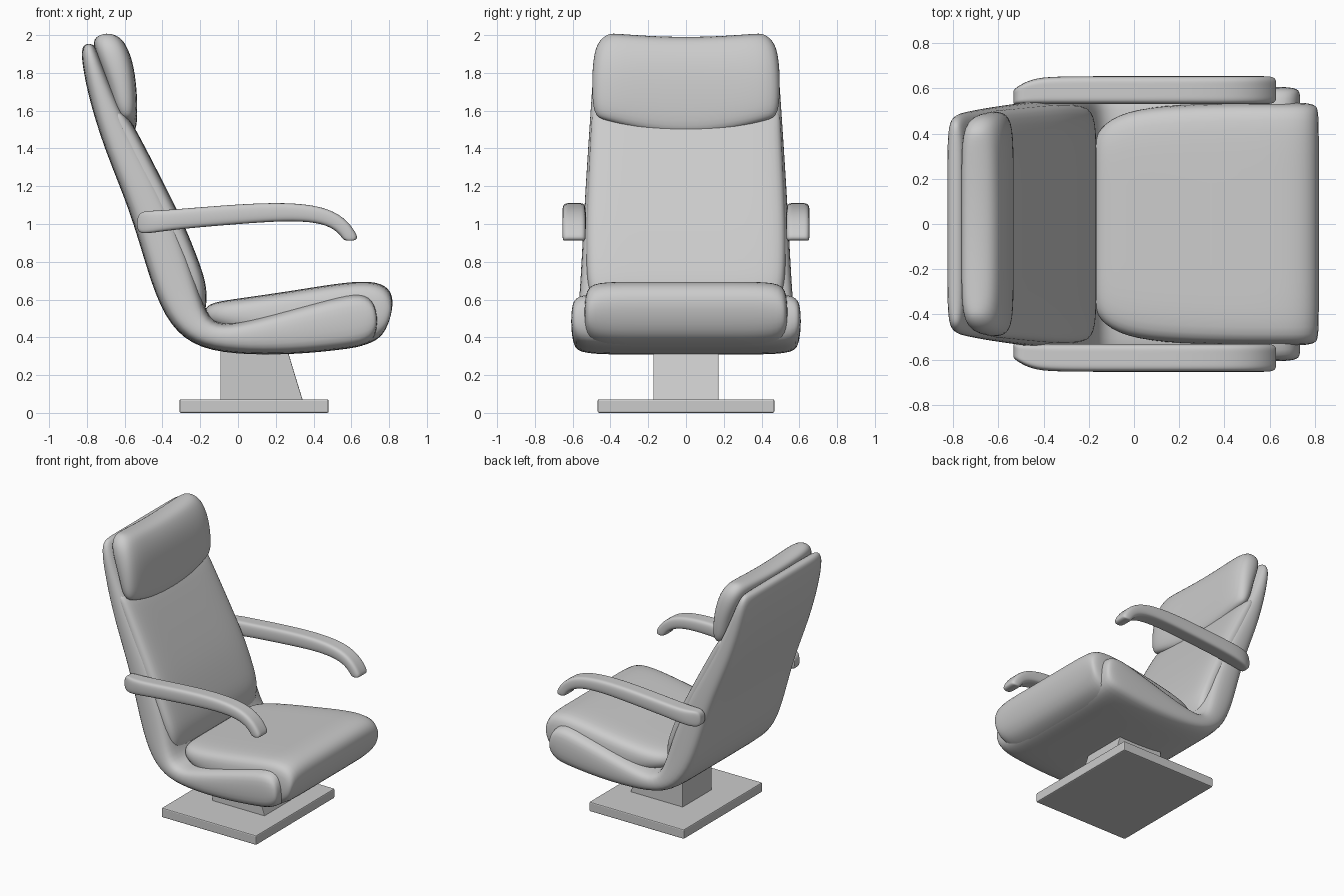
import bpy, bmesh
from mathutils import Vector


def finish(name, bm, smooth=True):
    bmesh.ops.recalc_face_normals(bm, faces=bm.faces)
    me = bpy.data.meshes.new(name)
    bm.to_mesh(me)
    bm.free()
    for p in me.polygons:
        p.use_smooth = smooth
    ob = bpy.data.objects.new(name, me)
    bpy.context.collection.objects.link(ob)
    return ob


def loft(name, stations, r, deform=None):
    """Rounded-rectangle sections: (outer x, z, inner x, z, half width)."""
    bm = bmesh.new()
    cols = (-1, -0.5, 0, 0.5, 1)
    rings = []
    for ox, oz, ix, iz, w in stations:
        o, i = Vector((ox, 0, oz)), Vector((ix, 0, iz))
        t = min(r / (i - o).length, 0.3)
        side = Vector((0, w, 0))
        pts = [i + Vector((0, c * (w - r), 0)) for c in cols]
        pts += [i.lerp(o, t) + side, o.lerp(i, t) + side]
        pts += [o - Vector((0, c * (w - r), 0)) for c in cols]
        pts += [o.lerp(i, t) - side, i.lerp(o, t) - side]
        if deform:
            pts = [Vector(deform(*p)) for p in pts]
        rings.append([bm.verts.new(p) for p in pts])
    n = 14
    for a, b in zip(rings, rings[1:]):
        for k in range(n):
            bm.faces.new((a[k], a[(k + 1) % n], b[(k + 1) % n], b[k]))
    # quad end caps
    for ring in (rings[0], rings[-1]):
        for k in range(4):
            bm.faces.new((ring[k], ring[k + 1], ring[10 - k], ring[11 - k]))
        bm.faces.new([ring[k] for k in (4, 5, 6, 7)])
        bm.faces.new([ring[k] for k in (11, 12, 13, 0)])
    ob = finish(name, bm)
    sub = ob.modifiers.new("smooth", 'SUBSURF')
    sub.levels = sub.render_levels = 2
    return ob


def prism(name, profile, half_y, bevel):
    """Profile in x-z extruded across y, with slightly softened edges."""
    bm = bmesh.new()
    a = [bm.verts.new((x, -half_y, z)) for x, z in profile]
    b = [bm.verts.new((x, half_y, z)) for x, z in profile]
    bm.faces.new(a)
    bm.faces.new(b)
    for k in range(len(a)):
        j = (k + 1) % len(a)
        bm.faces.new((a[k], a[j], b[j], b[k]))
    ob = finish(name, bm, False)
    bev = ob.modifiers.new("bevel", 'BEVEL')
    bev.width, bev.segments = bevel, 2
    return ob


# Base plate and pedestal
prism("base_plate", [(-0.31, 0), (0.48, 0), (0.48, 0.072), (-0.31, 0.072)], 0.468, 0.008)
prism("pedestal", [(-0.093, 0.06), (0.345, 0.06), (0.305, 0.19), (0.26, 0.34), (-0.093, 0.34)], 0.172, 0.004)

# One-piece shell running from the top of the back to the front of the seat
loft("shell", [
    (-0.815, 1.955, -0.765, 1.955, 0.43),
    (-0.835, 1.91, -0.745, 1.92, 0.485),
    (-0.80, 1.70, -0.66, 1.70, 0.50),
    (-0.71, 1.40, -0.515, 1.40, 0.52),
    (-0.57, 1.07, -0.355, 1.10, 0.54),
    (-0.48, 0.75, -0.25, 0.82, 0.555),
    (-0.39, 0.50, -0.19, 0.60, 0.57),
    (-0.25, 0.355, -0.14, 0.465, 0.585),
    (-0.03, 0.308, 0.00, 0.475, 0.595),
    (0.30, 0.308, 0.25, 0.545, 0.603),
    (0.55, 0.335, 0.50, 0.612, 0.61),
    (0.69, 0.355, 0.65, 0.645, 0.61),
    (0.745, 0.42, 0.73, 0.60, 0.60),
], 0.045)

# Back cushion bulging from the shell
loft("back_cushion", [
    (-0.25, 0.50, -0.19, 0.50, 0.45),
    (-0.29, 0.56, -0.165, 0.56, 0.50),
    (-0.33, 0.70, -0.165, 0.68, 0.525),
    (-0.36, 0.82, -0.21, 0.81, 0.53),
    (-0.43, 1.00, -0.285, 1.00, 0.53),
    (-0.54, 1.22, -0.395, 1.22, 0.52),
    (-0.66, 1.50, -0.54, 1.50, 0.505),
    (-0.70, 1.60, -0.60, 1.60, 0.50),
], 0.04)

# Seat cushion with rolled front edge
loft("seat_cushion", [
    (-0.18, 0.48, -0.18, 0.55, 0.36),
    (-0.14, 0.46, -0.14, 0.585, 0.45),
    (0.00, 0.42, 0.00, 0.605, 0.515),
    (0.28, 0.36, 0.28, 0.645, 0.535),
    (0.50, 0.34, 0.52, 0.685, 0.54),
    (0.62, 0.345, 0.68, 0.70, 0.54),
    (0.71, 0.37, 0.785, 0.68, 0.54),
    (0.785, 0.42, 0.835, 0.60, 0.53),
], 0.05)


# Headrest: lower edge sags in the middle, top edge dips slightly
def bow(x, y, z):
    s = (y / 0.5) ** 2
    low = max(0.0, 1 - (z - 1.47) / 0.35)
    high = max(0.0, (z - 1.85) / 0.15)
    return x, y, z + 0.11 * s * low - 0.02 * (1 - min(1, s * 1.6)) * high


loft("headrest", [
    (-0.62, 1.465, -0.555, 1.465, 0.47),
    (-0.66, 1.52, -0.53, 1.52, 0.495),
    (-0.69, 1.70, -0.535, 1.70, 0.50),
    (-0.74, 1.86, -0.555, 1.86, 0.495),
    (-0.77, 1.96, -0.595, 1.965, 0.475),
    (-0.755, 2.01, -0.64, 2.015, 0.41),
], 0.05, bow)

# Armrests, with the rear outer corner rounded off in plan
arm = [
    (-0.535, 0.965, -0.535, 1.04, 0.0625),
    (-0.51, 0.948, -0.51, 1.068, 0.0625),
    (-0.44, 0.955, -0.44, 1.07, 0.0625),
    (-0.30, 0.975, -0.30, 1.08, 0.0625),
    (0.00, 1.00, 0.00, 1.105, 0.0625),
    (0.25, 1.018, 0.25, 1.115, 0.0625),
    (0.42, 1.01, 0.45, 1.095, 0.0625),
    (0.51, 0.975, 0.565, 1.035, 0.0625),
    (0.55, 0.93, 0.625, 0.955, 0.0625),
    (0.56, 0.91, 0.64, 0.91, 0.06),
]
for label, s in (("left", 1), ("right", -1)):
    def place(x, y, z):
        k = 1 - 0.5 * (max(0.0, -0.40 - x) / 0.135) ** 2
        return x, s * (0.53 + (y + 0.0625) * k), z
    loft(label + "_armrest", arm, 0.016, place)
